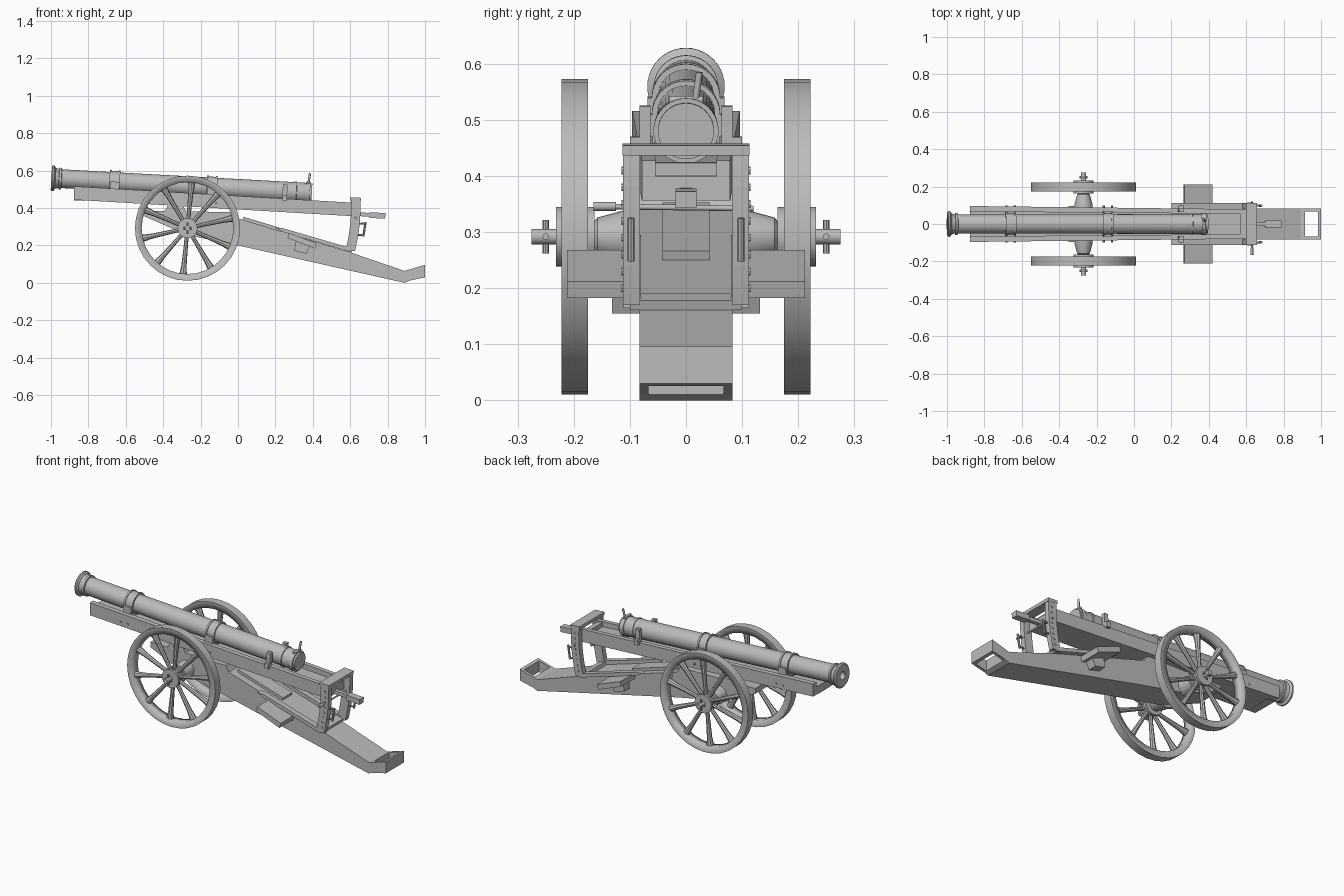
import bpy, bmesh, math
from mathutils import Vector, Matrix

cube = bpy.data.objects.get("Cube")
if cube:
    bpy.data.objects.remove(cube)

grey = bpy.data.materials.new("plain_grey")
grey.use_nodes = True
grey.diffuse_color = (0.5, 0.5, 0.5, 1)
grey.node_tree.nodes["Principled BSDF"].inputs["Base Color"].default_value = (0.5, 0.5, 0.5, 1)


def finish(name, bm, smooth=False):
    bmesh.ops.recalc_face_normals(bm, faces=bm.faces)
    mesh = bpy.data.meshes.new(name)
    bm.to_mesh(mesh)
    bm.free()
    mesh.materials.append(grey)
    obj = bpy.data.objects.new(name, mesh)
    bpy.context.collection.objects.link(obj)
    if smooth:
        bpy.ops.object.select_all(action='DESELECT')
        obj.select_set(True)
        bpy.context.view_layer.objects.active = obj
        bpy.ops.object.shade_smooth_by_angle(angle=math.radians(35))
    return obj


def prism(name, pts, y0, y1):
    """Side profile of (x, z) points extruded from y0 to y1."""
    bm = bmesh.new()
    face = bm.faces.new([bm.verts.new((x, y0, z)) for x, z in pts])
    out = bmesh.ops.extrude_face_region(bm, geom=[face])
    moved = [v for v in out["geom"] if isinstance(v, bmesh.types.BMVert)]
    bmesh.ops.translate(bm, verts=moved, vec=(0, y1 - y0, 0))
    return finish(name, bm)


def box(name, centre, size, pitch=0.0):
    bm = bmesh.new()
    m = Matrix.Translation(centre) @ Matrix.Rotation(pitch, 4, 'Y') @ Matrix.Diagonal((*size, 1))
    bmesh.ops.create_cube(bm, size=1, matrix=m)
    return finish(name, bm)


def lathe(name, profile, origin, axis, sides=32):
    """Profile of (distance along axis, radius), spun about the axis."""
    bm = bmesh.new()
    turn = Vector((0, 0, 1)).rotation_difference(Vector(axis)).to_matrix()
    rings = []
    for d, r in profile:
        rings.append([bm.verts.new(Vector(origin) + turn @ Vector(
            (r * math.cos(a), r * math.sin(a), d)))
            for a in (math.tau * i / sides for i in range(sides))])
    for a, b in zip(rings, rings[1:]):
        for i in range(sides):
            j = (i + 1) % sides
            bm.faces.new((a[i], a[j], b[j], b[i]))
    bm.faces.new(rings[0])
    bm.faces.new(rings[-1])
    return finish(name, bm, True)


def rod(name, a, b, r, sides=12):
    d = Vector(b) - Vector(a)
    return lathe(name, [(0, r), (d.length, r)], a, d.normalized(), sides)


# Barrel line: the gun slopes gently down to the breech
SLOPE = 0.0575
PITCH = math.atan(SLOPE)
AXIS = Vector((math.cos(PITCH), 0, -math.sin(PITCH)))


def gun_z(x):
    return 0.56 - SLOPE * (x + 1)


lathe("barrel", [(0.25, 0.018), (0, 0.022), (0, 0.062), (0.006, 0.069), (0.014, 0.069),
                 (0.022, 0.056), (0.04, 0.051), (0.042, 0.058), (0.054, 0.058), (0.056, 0.05),
                 (0.85, 0.052), (1.3, 0.053), (1.3, 0.057), (1.312, 0.057), (1.314, 0.053),
                 (1.36, 0.053), (1.36, 0.058), (1.385, 0.058), (1.385, 0.05), (1.395, 0.05)],
      (-0.998, 0, 0.56), AXIS, 40)

# Clamping bands with lugs down to the cradle
for x in (-0.66, -0.14):
    c = Vector((x, 0, gun_z(x)))
    lathe("barrel_band", [(-0.028, 0.05), (-0.028, 0.061), (-0.018, 0.061), (-0.018, 0.057),
                          (0.018, 0.057), (0.018, 0.061), (0.028, 0.061), (0.028, 0.05)], c, AXIS)
    for s in (-1, 1):
        box("band_lug", c + Vector((0, s * 0.062, -0.03)), (0.05, 0.014, 0.06), PITCH)
        for dx in (-0.022, 0.022):
            rod("band_bolt", (x + dx, s * 0.07, c.z - 0.085), (x + dx, s * 0.098, c.z - 0.085), 0.006, 8)

# Breech lever and rear guide posts
rod("breech_lever", (0.375, 0.015, 0.52), (0.385, 0.024, 0.585), 0.006)
rod("breech_hinge", (0.375, -0.03, 0.535), (0.375, 0.03, 0.535), 0.008)
for s in (-1, 1):
    box("guide_post", (0.25, s * 0.073, 0.475), (0.025, 0.02, 0.1), PITCH)
    box("guide_post_foot", (0.25, s * 0.085, 0.455), (0.025, 0.03, 0.03), PITCH)

# Cradle: tapered trough carrying the barrel
def cradle_part(name, z0, z1, inner, outer):
    bm = bmesh.new()
    ends = []
    for x, zc, k in ((-0.877, 0.48, 1.0), (0.62, 0.392, 0.82)):
        ends.append([bm.verts.new((x, y * k, zc + z)) for y, z in
                     ((inner, z0), (outer, z0), (outer, z1), (inner, z1))])
    for i in range(4):
        j = (i + 1) % 4
        bm.faces.new((ends[0][i], ends[0][j], ends[1][j], ends[1][i]))
    for e in ends:
        bm.faces.new(e)
    return finish(name, bm)


cradle_part("cradle_floor", -0.036, 0.008, -0.096, 0.096)
for s in (-1, 1):
    cradle_part("cradle_wall", 0.008, 0.036, s * 0.066, s * 0.096)
box("cradle_nose", (-0.85, 0, 0.455), (0.05, 0.12, 0.03), PITCH)
box("cradle_cross_bar", (0.585, 0, 0.412), (0.03, 0.15, 0.025), PITCH)

# Pivot between cradle and trail
for s in (-1, 1):
    prism("pivot_bracket", [(-0.4, 0.37), (-0.27, 0.37), (-0.31, 0.44), (-0.36, 0.44)],
          s * 0.05, s * 0.083)
rod("pivot_pin", (-0.335, -0.095, 0.41), (-0.335, 0.095, 0.41), 0.014)

# Trail: long tapered beam, turned up at the open tail
prism("trail", [(-0.5, 0.385), (-0.02, 0.378), (0.0, 0.345), (0.6, 0.163), (0.89, 0.064),
                (0.915, 0.071), (0.915, 0.011), (0.89, 0.0), (0.0, 0.2), (-0.27, 0.255),
                (-0.5, 0.355)], -0.083, 0.083)
for s in (-1, 1):
    prism("tail_side", [(0.915, 0.071), (1.0, 0.096), (1.0, 0.03), (0.915, 0.011)],
          s * 0.067, s * 0.083)
prism("tail_end", [(0.983, 0.091), (1.0, 0.096), (1.0, 0.03), (0.983, 0.026)], -0.067, 0.067)
TRAIL = math.atan(0.303)
box("trail_hatch", (0.17, 0, 0.3), (0.3, 0.084, 0.02), TRAIL)

# Side rails, seats and their supports
for s in (-1, 1):
    prism("side_rail", [(0.2, 0.295), (0.24, 0.292), (0.6, 0.187), (0.6, 0.165), (0.24, 0.272)],
          s * 0.08, s * 0.112)
    prism("seat", [(0.27, 0.268), (0.42, 0.212), (0.412, 0.183), (0.265, 0.24)],
          s * 0.08, s * 0.212)
    prism("seat_support", [(0.31, 0.225), (0.385, 0.2), (0.365, 0.155), (0.3, 0.172)],
          s * 0.08, s * 0.132)

# Elevating frame: curved legs drilled with stops
def arc(r, z):
    return -0.335 + math.sqrt(r * r - (z - 0.41) ** 2), z


levels = [0.17 + 0.28 * i / 8 for i in range(9)]
for s in (-1, 1):
    prism("frame_leg", [arc(0.94, z) for z in levels] + [arc(0.99, z) for z in reversed(levels)],
          s * 0.082, s * 0.112)
    for i in range(8):
        x, z = arc(0.968, 0.2 + 0.03 * i)
        rod("frame_stop", (x, s * 0.11, z), (x, s * 0.115, z), 0.007, 8)
    # Grab handle behind each leg
    for z in (0.255, 0.315):
        rod("handle_arm", (0.63, s * 0.098, z), (0.675, s * 0.098, z + 0.002), 0.005, 8)
    rod("handle_grip", (0.67, s * 0.098, 0.248), (0.682, s * 0.098, 0.325), 0.006, 8)
box("frame_top_bar", (0.628, 0, 0.447), (0.06, 0.226, 0.018), PITCH)
box("frame_foot_bar", (0.588, 0, 0.176), (0.045, 0.2, 0.018), TRAIL)
rod("locking_pin", (0.63, -0.163, 0.346), (0.63, 0.12, 0.342), 0.005)
rod("locking_pin_grip", (0.63, -0.165, 0.346), (0.63, -0.125, 0.346), 0.008)

# Aiming handle at the rear of the cradle
box("tiller_neck", (0.66, 0, 0.366), (0.1, 0.022, 0.02), PITCH)
box("tiller_block", (0.745, 0, 0.36), (0.085, 0.038, 0.03), PITCH)

# Axle and wheels
CX, CZ = -0.27, 0.292
rod("axle", (CX, -0.275, CZ), (CX, 0.275, CZ), 0.014, 16)
for s in (-1, 1):
    hub_axis = (0, s, 0)
    centre = Vector((CX, 0, CZ))
    lathe("axle_arm", [(0.07, 0.05), (0.11, 0.047), (0.158, 0.034), (0.165, 0.025)],
          centre, hub_axis, 24)
    lathe("hub", [(0.163, 0.053), (0.175, 0.053), (0.177, 0.046), (0.218, 0.046),
                  (0.22, 0.053), (0.232, 0.053)], centre, hub_axis, 24)
    rod("linchpin", (CX, s * 0.25, CZ - 0.03), (CX, s * 0.25, CZ + 0.03), 0.006, 8)
    rod("linchpin_cross", (CX - 0.022, s * 0.25, CZ), (CX + 0.022, s * 0.25, CZ), 0.006, 8)
    rim = lathe("wheel_rim", [(0.175, 0.245), (0.175, 0.281), (0.222, 0.281), (0.222, 0.245)],
                centre, hub_axis, 32)
    # Open the rim: drop its two flat caps and close the inner wall
    bm = bmesh.new()
    bm.from_mesh(rim.data)
    bmesh.ops.delete(bm, geom=[f for f in bm.faces if len(f.verts) > 4], context='FACES_ONLY')
    bmesh.ops.bridge_loops(bm, edges=[e for e in bm.edges if e.is_boundary])
    bmesh.ops.recalc_face_normals(bm, faces=bm.faces)
    bm.to_mesh(rim.data)
    bm.free()
    for i in range(10):
        a = math.tau * (i + 0.35) / 10
        d = Vector((math.cos(a), 0, math.sin(a)))
        lathe("spoke", [(0.035, 0.011), (0.09, 0.011), (0.2, 0.014), (0.25, 0.02)],
              centre + Vector((0, s * 0.198, 0)), d, 8)
